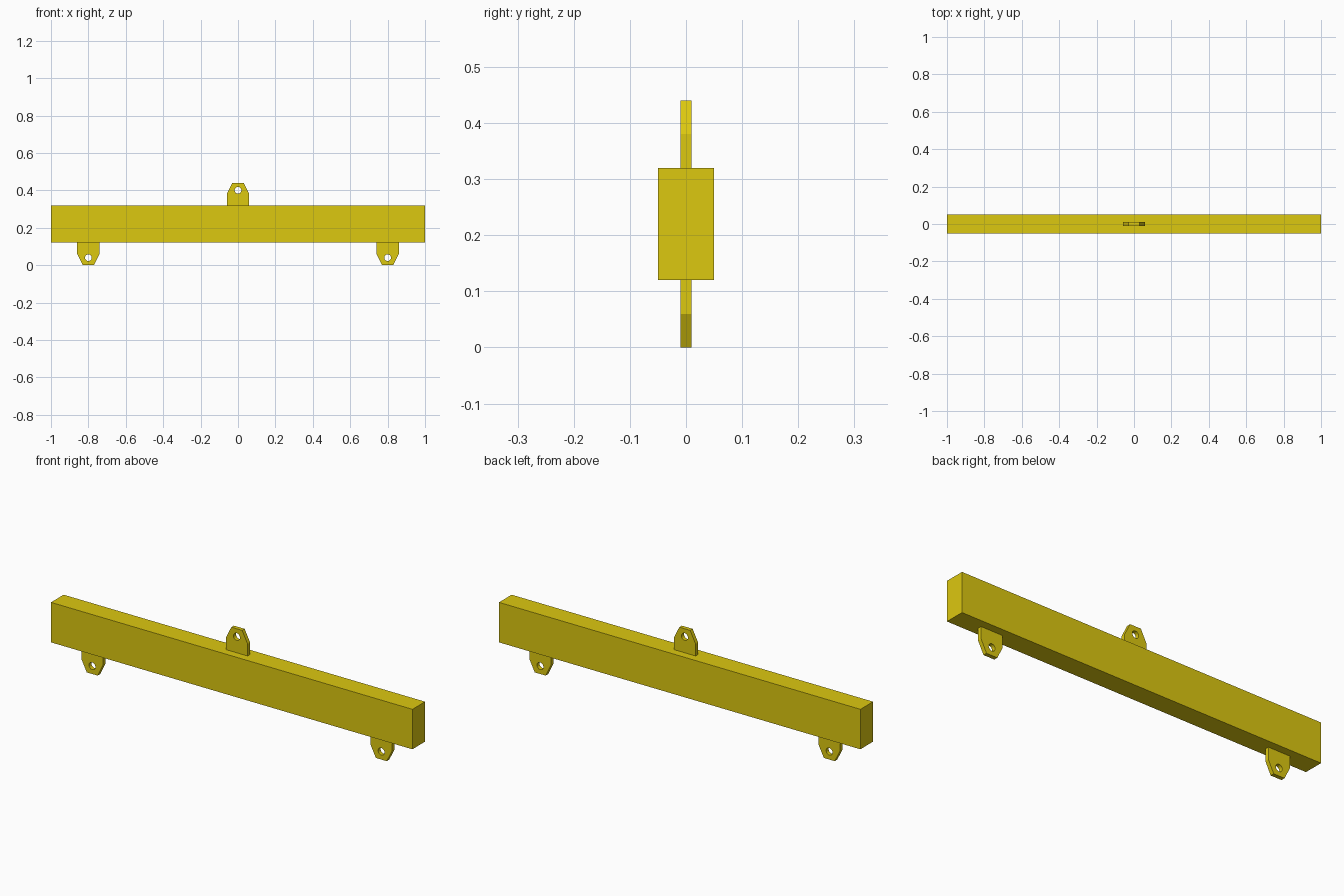
import bpy
import bmesh
import math
from mathutils import Vector

cube = bpy.data.objects.get("Cube")
if cube:
    bpy.data.objects.remove(cube, do_unlink=True)

BEAM_BOTTOM, BEAM_TOP = 0.12, 0.32
BEAM_LENGTH, BEAM_DEPTH = 2.0, 0.10
LUG_THICKNESS = 0.02
HOLE_RADIUS, HOLE_SIDES, HOLE_HEIGHT = 0.018, 16, 0.08

# Safety yellow paint
paint = bpy.data.materials.new("yellow paint")
paint.use_nodes = True
colour = (0.72, 0.58, 0.005, 1.0)
paint.diffuse_color = colour
paint.node_tree.nodes["Principled BSDF"].inputs["Base Color"].default_value = colour


def finish(name, bm, location):
    bmesh.ops.recalc_face_normals(bm, faces=bm.faces[:])
    mesh = bpy.data.meshes.new(name)
    bm.to_mesh(mesh)
    bm.free()
    mesh.materials.append(paint)
    obj = bpy.data.objects.new(name, mesh)
    obj.location = location
    bpy.context.collection.objects.link(obj)
    return obj


def add_loop(bm, points):
    verts = [bm.verts.new((x, -LUG_THICKNESS / 2, z)) for x, z in points]
    return [bm.edges.new((v, verts[i - 1])) for i, v in enumerate(verts)]


def add_lug(name, x, z, up):
    """Tapered plate with a round hole, pointing up (1) or down (-1)."""
    half = [(0.06, 0.0), (0.06, 0.06), (0.03, 0.12)]
    outline = half + [(-px, pz) for px, pz in reversed(half)]
    angles = [2 * math.pi * i / HOLE_SIDES for i in range(HOLE_SIDES)]
    hole = [(HOLE_RADIUS * math.cos(a), HOLE_HEIGHT + HOLE_RADIUS * math.sin(a))
            for a in angles]
    bm = bmesh.new()
    edges = []
    for loop in (outline, hole):
        edges += add_loop(bm, [(px, pz * up) for px, pz in loop])
    bmesh.ops.triangle_fill(bm, edges=edges, use_beauty=True)
    result = bmesh.ops.extrude_face_region(bm, geom=bm.faces[:], use_keep_orig=True)
    moved = [g for g in result["geom"] if isinstance(g, bmesh.types.BMVert)]
    bmesh.ops.translate(bm, verts=moved, vec=Vector((0, LUG_THICKNESS, 0)))
    return finish(name, bm, (x, 0, z))


# Main beam
bm = bmesh.new()
bmesh.ops.create_cube(bm, size=1.0)
bmesh.ops.scale(bm, verts=bm.verts[:],
                vec=(BEAM_LENGTH, BEAM_DEPTH, BEAM_TOP - BEAM_BOTTOM))
finish("beam", bm, (0, 0, (BEAM_TOP + BEAM_BOTTOM) / 2))

# Lifting lug on top, load lugs underneath
add_lug("top_lifting_lug", 0, BEAM_TOP, 1)
for side, x in (("left", 0.8), ("right", -0.8)):
    add_lug(side + "_load_lug", x, BEAM_BOTTOM, -1)
